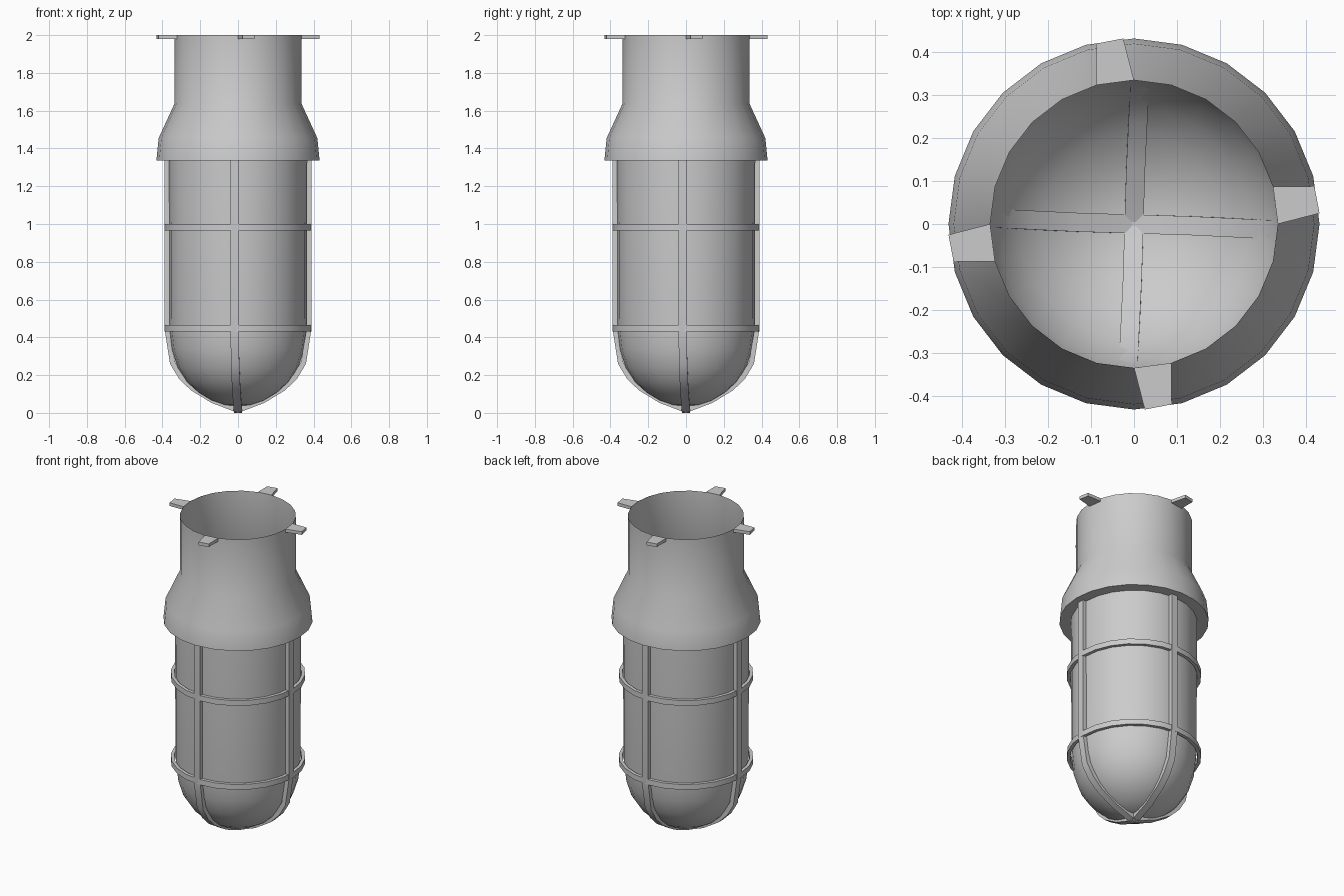
import bpy, bmesh, math
from mathutils import Vector, Matrix

if "Cube" in bpy.data.objects:
    bpy.data.objects.remove(bpy.data.objects["Cube"])

SIDES = 24


def finish(name, bm, smooth=True, normals=True):
    if normals:
        bmesh.ops.recalc_face_normals(bm, faces=bm.faces)
    me = bpy.data.meshes.new(name)
    bm.to_mesh(me)
    bm.free()
    ob = bpy.data.objects.new(name, me)
    bpy.context.collection.objects.link(ob)
    bpy.ops.object.select_all(action='DESELECT')
    ob.select_set(True)
    bpy.context.view_layer.objects.active = ob
    if smooth:
        bpy.ops.object.shade_smooth_by_angle(angle=math.radians(30))
    return ob


def lathe(name, profile, closed=False):
    """Revolve (radius, z) points around z; profiles run bottom to top on the outside."""
    bm = bmesh.new()
    rings = []
    for r, z in profile:
        if r == 0:
            rings.append([bm.verts.new((0, 0, z))] * SIDES)
        else:
            rings.append([bm.verts.new((r * math.cos(a), r * math.sin(a), z))
                          for a in (2 * math.pi * i / SIDES for i in range(SIDES))])
    pairs = list(zip(rings, rings[1:]))
    if closed:
        pairs.append((rings[-1], rings[0]))
    for lo, hi in pairs:
        for i in range(SIDES):
            j = (i + 1) % SIDES
            quad = [lo[i], lo[j], hi[j], hi[i]]
            bm.faces.new(list(dict.fromkeys(quad)))
    return finish(name, bm, normals=closed)


def loft(name, sections, angle):
    """Skin a list of four-point sections and turn the result about z."""
    bm = bmesh.new()
    loops = [[bm.verts.new(p) for p in s] for s in sections]
    for a, b in zip(loops, loops[1:]):
        for i in range(4):
            j = (i + 1) % 4
            bm.faces.new((a[i], a[j], b[j], b[i]))
    bm.faces.new(loops[0])
    bm.faces.new(loops[-1])
    bm.transform(Matrix.Rotation(angle, 4, 'Z'))
    return finish(name, bm)


# Open-topped housing: underside lip, flared rim, shoulder and neck
lathe("housing", [(0.365, 1.335), (0.432, 1.335), (0.42, 1.455),
                  (0.335, 1.64), (0.335, 2.0)])

# Glass jar with rounded bottom
lathe("glass_jar", [(0, 0.035), (0.07, 0.042), (0.14, 0.066), (0.21, 0.108),
                    (0.27, 0.163), (0.32, 0.24), (0.35, 0.335),
                    (0.363, 0.45), (0.365, 1.335)])

# Horizontal guard rings
for name, z in (("lower_guard_ring", 0.43), ("upper_guard_ring", 0.965)):
    lathe(name, [(0.369, z), (0.389, z), (0.389, z + 0.034), (0.369, z + 0.034)],
          closed=True)

# Guard bar path: outer radius, outer z, inner radius, inner z, sideways offset
bar_path = [(0.388, 1.335, 0.364, 1.335, -0.018),
            (0.388, 0.44, 0.362, 0.44, -0.018),
            (0.36, 0.26, 0.334, 0.272, -0.015),
            (0.313, 0.182, 0.292, 0.2, -0.012),
            (0.25, 0.12, 0.235, 0.14, -0.009),
            (0.14, 0.053, 0.13, 0.078, -0.004),
            (0.0, 0.0, 0.0, 0.034, 0.0)]
bar_sections = [[(ro, o - 0.022, zo), (ro, o + 0.022, zo),
                 (ri, o + 0.022, zi), (ri, o - 0.022, zi)]
                for ro, zo, ri, zi, o in bar_path]

# Mounting tab grows from one flat side of the neck
tab_plan = [[(0.335, 0.0), (0.3236, 0.0867)], [(0.432, 0.025), (0.42, 0.088)]]
tab_sections = [[(*a, 1.98), (*b, 1.98), (*b, 2.0), (*a, 2.0)] for a, b in tab_plan]

for i, side in enumerate(("right", "back", "left", "front")):
    loft(side + "_guard_bar", bar_sections, i * math.pi / 2)
    loft(side + "_mounting_tab", tab_sections, i * math.pi / 2)
